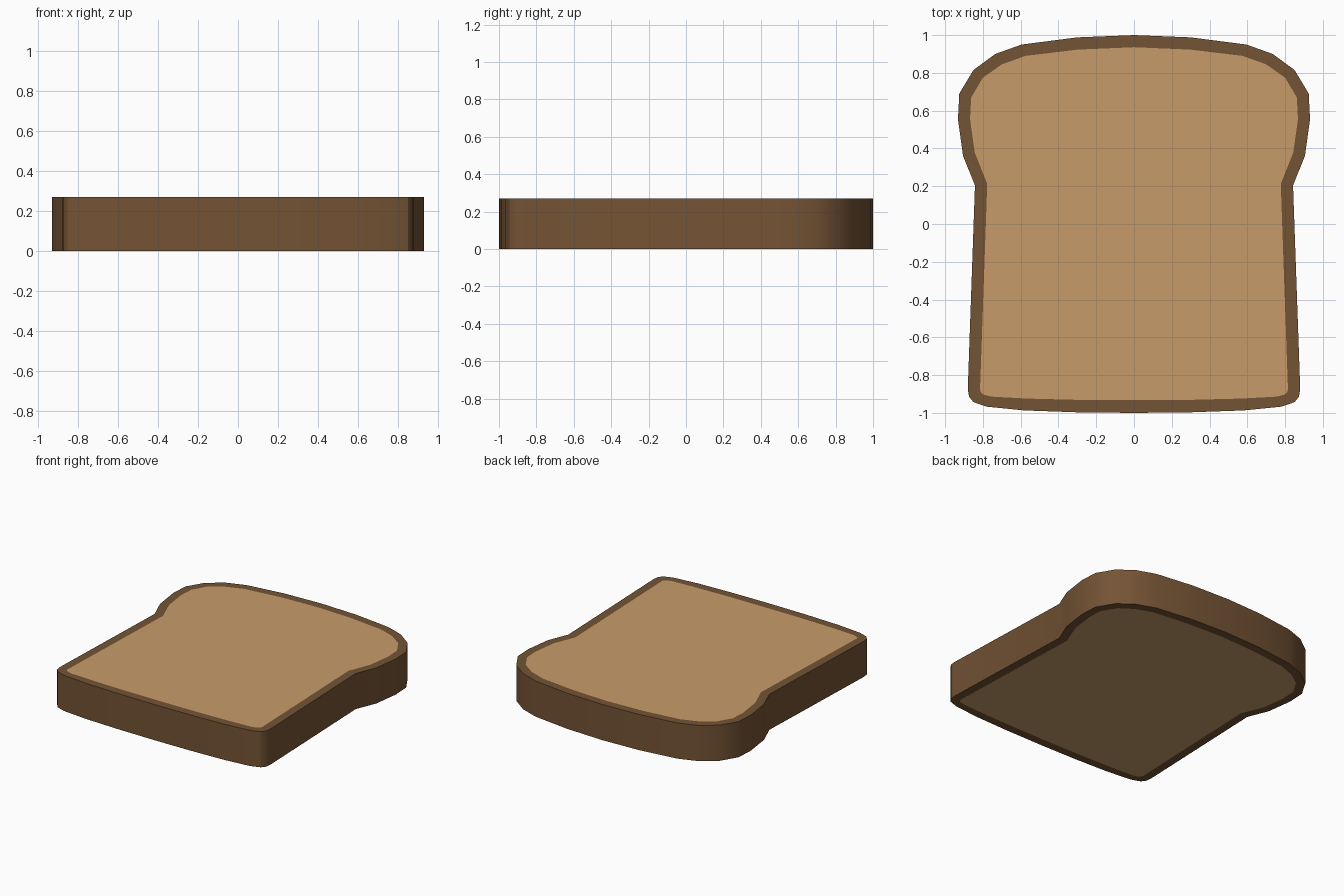
import bpy, bmesh

if "Cube" in bpy.data.objects:
    bpy.data.objects.remove(bpy.data.objects["Cube"])

HEIGHT = 0.27

# Right half of the slice, top centre to bottom centre: outer crust edge and crumb edge
OUTER = [(0, 1.0), (0.30, 0.988), (0.595, 0.95), (0.735, 0.90), (0.85, 0.815),
         (0.925, 0.69), (0.932, 0.555), (0.905, 0.36), (0.842, 0.205),
         (0.88, -0.875), (0.873, -0.915), (0.85, -0.943), (0.78, -0.967),
         (0.58, -0.987), (0.30, -0.997), (0, -1.0)]
INNER = [(0, 0.936), (0.30, 0.923), (0.575, 0.89), (0.70, 0.845), (0.80, 0.775),
         (0.862, 0.67), (0.868, 0.555), (0.843, 0.377), (0.777, 0.212),
         (0.815, -0.872), (0.812, -0.89), (0.795, -0.904), (0.755, -0.914),
         (0.57, -0.924), (0.30, -0.931), (0, -0.933)]


def material(name, color):
    mat = bpy.data.materials.new(name)
    mat.diffuse_color = (*color, 1)
    mat.use_nodes = True
    mat.node_tree.nodes["Principled BSDF"].inputs["Base Color"].default_value = mat.diffuse_color
    return mat


def ring(bm, half, z):
    loop = half + [(-x, y) for x, y in half[-2:0:-1]]
    return [bm.verts.new((x, y, z)) for x, y in loop]


def bridge(bm, a, b):
    n = len(a)
    for i in range(n):
        j = (i + 1) % n
        bm.faces.new((a[i], a[j], b[j], b[i]))


bm = bmesh.new()
rings = [ring(bm, INNER, 0), ring(bm, OUTER, 0),
         ring(bm, OUTER, HEIGHT), ring(bm, INNER, HEIGHT)]

# Crust: bottom rim, side wall, top rim
for lower, upper in zip(rings, rings[1:]):
    bridge(bm, lower, upper)

# Crumb: flush faces above and below
for r in (rings[0], rings[-1]):
    bm.faces.new(r).material_index = 1

bmesh.ops.recalc_face_normals(bm, faces=bm.faces)
mesh = bpy.data.meshes.new("bread_slice")
bm.to_mesh(mesh)
bm.free()

mesh.materials.append(material("crust", (0.175, 0.087, 0.035)))
mesh.materials.append(material("crumb", (0.57, 0.33, 0.147)))
bread = bpy.data.objects.new("bread_slice", mesh)
bpy.context.collection.objects.link(bread)
bpy.context.view_layer.objects.active = bread
bread.select_set(True)
bpy.ops.object.shade_smooth_by_angle()
